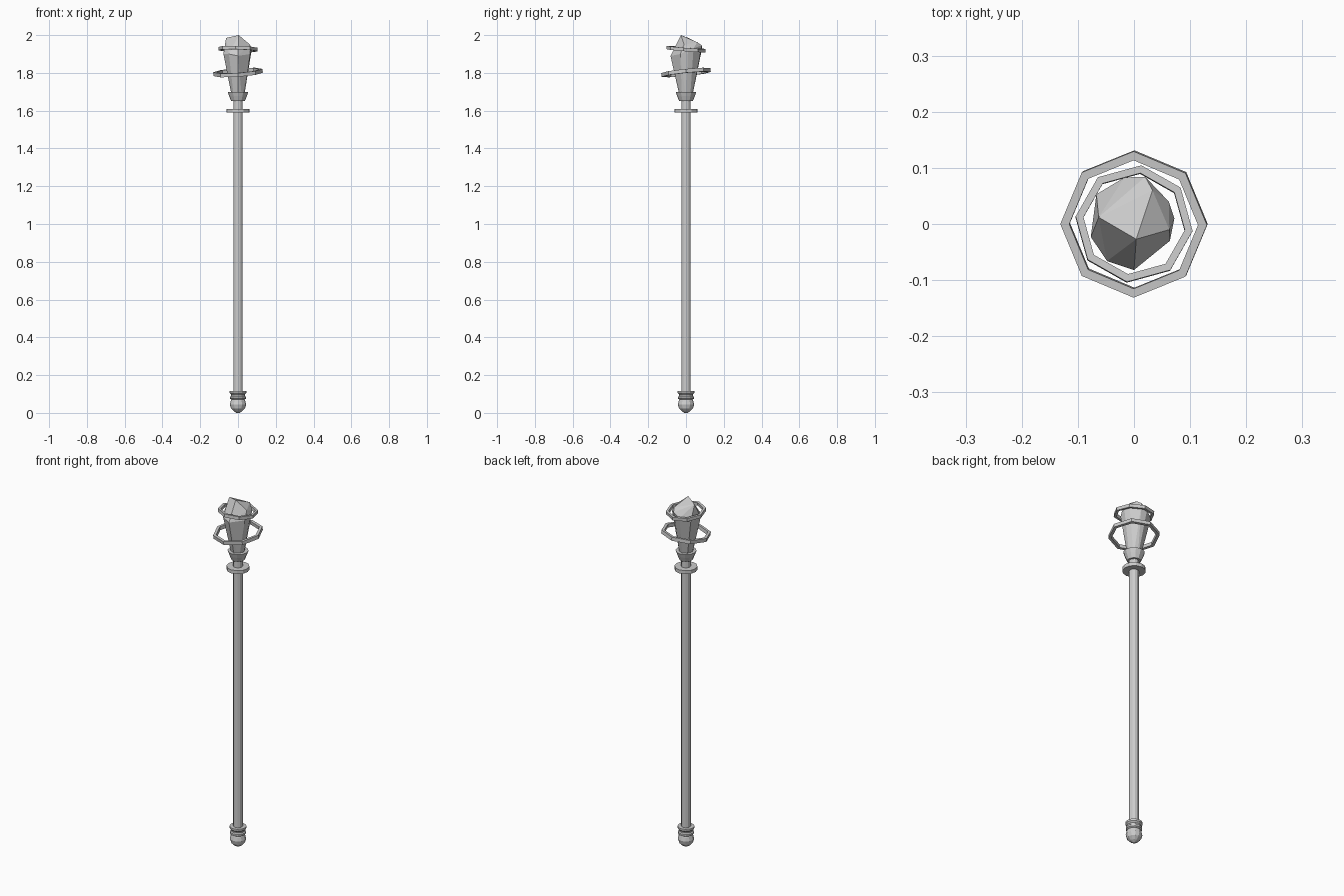
import bpy, bmesh, math
from mathutils import Matrix

if "Cube" in bpy.data.objects:
    bpy.data.objects.remove(bpy.data.objects["Cube"])


def make(name, bm):
    bmesh.ops.recalc_face_normals(bm, faces=bm.faces)
    me = bpy.data.meshes.new(name)
    bm.to_mesh(me)
    bm.free()
    ob = bpy.data.objects.new(name, me)
    bpy.context.collection.objects.link(ob)
    return ob


def ring_verts(bm, r, z, n, turn=0.0):
    return [bm.verts.new((r * math.cos(turn + 2 * math.pi * i / n),
                          r * math.sin(turn + 2 * math.pi * i / n), z)) for i in range(n)]


def bridge(bm, a, b):
    n = len(a)
    for i in range(n):
        bm.faces.new((a[i], a[(i + 1) % n], b[(i + 1) % n], b[i]))


def lathe(name, profile, n=8, turn=0.0):
    """Capped turned part from (radius, z) pairs."""
    bm = bmesh.new()
    rings = [ring_verts(bm, r, z, n, turn) for r, z in profile]
    for a, b in zip(rings, rings[1:]):
        bridge(bm, a, b)
    bm.faces.new(rings[0])
    bm.faces.new(rings[-1])
    return make(name, bm)


def hoop(name, z, outer, inner, height, slope_x, slope_y, turn):
    """Octagonal floating ring, tilted by the given slopes."""
    bm = bmesh.new()
    h = height / 2
    rings = [ring_verts(bm, r, dz, 8, turn)
             for r, dz in ((outer, -h), (outer, h), (inner, h), (inner, -h))]
    for i in range(4):
        bridge(bm, rings[i], rings[(i + 1) % 4])
    ob = make(name, bm)
    ob.data.transform(Matrix.Rotation(math.atan(slope_y), 4, 'X')
                      @ Matrix.Rotation(-math.atan(slope_x), 4, 'Y'))
    ob.location.z = z
    return ob


# Shaft with its ball-shaped foot
lathe("shaft", [(0.025, 0.08), (0.025, 1.67)], 12)
ball = [(0.043 * math.cos(math.radians(a)), 0.045 + 0.043 * math.sin(math.radians(a)))
        for a in (-60, -30, 0, 30, 55)]
lathe("pommel_ball", [(0.008, 0.0)] + ball, 12)
lathe("pommel_collar", [(0.034, 0.07), (0.042, 0.075), (0.042, 0.085), (0.036, 0.09),
                        (0.036, 0.097), (0.044, 0.105), (0.044, 0.116)], 12)

# Guard disc and crystal socket
lathe("guard_disc", [(0.06, 1.59), (0.06, 1.61)], 12)
lathe("crystal_socket", [(0.036, 1.65), (0.047, 1.677), (0.055, 1.70)], 12)

# Faceted crystal: convex hull of base, girdle and crown points
bm = bmesh.new()
girdle = [(-0.067, 0.053, 1.90), (-0.017, 0.083, 1.92), (0.02, 0.084, 1.945),
          (0.062, 0.04, 1.93), (0.072, 0.01, 1.92), (0.064, -0.03, 1.90),
          (0.0, -0.082, 1.89), (-0.048, -0.066, 1.90), (-0.077, -0.023, 1.90)]
crown = [(0.004, -0.027, 2.0), (-0.063, 0.012, 1.985), (0.033, 0.06, 1.962),
         (0.063, -0.01, 1.95)]
for co in girdle + crown:
    bm.verts.new(co)
ring_verts(bm, 0.03, 1.66, 8)
bmesh.ops.convex_hull(bm, input=bm.verts)
bmesh.ops.delete(bm, geom=[v for v in bm.verts if not v.link_faces], context='VERTS')
make("crystal", bm)

# Two tilted floating rings
hoop("lower_ring", 1.802, 0.131, 0.115, 0.02, 0.07, 0.10, 0.0)
hoop("upper_ring", 1.926, 0.105, 0.091, 0.018, -0.03, -0.08, math.radians(-7))
